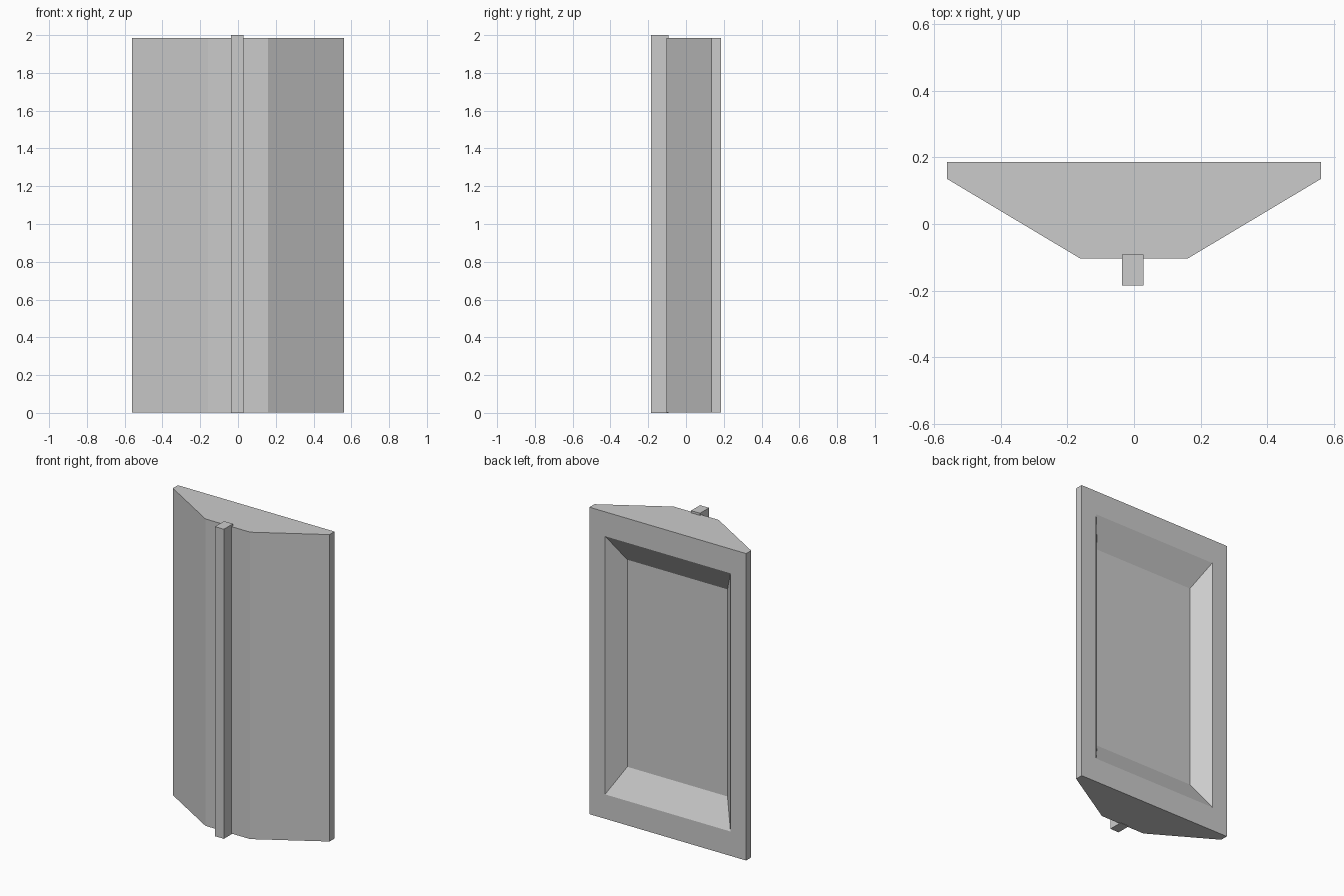
import bpy, bmesh

if "Cube" in bpy.data.objects:
    bpy.data.objects.remove(bpy.data.objects["Cube"])

Z0, Z1 = 0.003, 1.986
BACK = 0.186


def finish(name, bm):
    bmesh.ops.recalc_face_normals(bm, faces=bm.faces)
    mesh = bpy.data.meshes.new(name)
    bm.to_mesh(mesh)
    bm.free()
    obj = bpy.data.objects.new(name, mesh)
    bpy.context.collection.objects.link(obj)
    return obj


# Panel: faceted cross-section (right half mirrored), extruded upward
half = [(0.16, -0.104), (0.56, 0.135), (0.56, BACK)]
profile = half + [(-x, y) for x, y in reversed(half)]
bm = bmesh.new()
base = bm.faces.new([bm.verts.new((x, y, Z0)) for x, y in profile])
up = bmesh.ops.extrude_face_region(bm, geom=[base], use_keep_orig=True)
bmesh.ops.translate(bm, vec=(0, 0, Z1 - Z0),
                    verts=[g for g in up["geom"] if isinstance(g, bmesh.types.BMVert)])

# Recess in the back: frame inset, then tapered floor pushed inward
back = next(f for f in bm.faces if all(abs(v.co.y - BACK) < 1e-4 for v in f.verts))
zc = (Z0 + Z1) / 2


def resize(face, hx, hz, y):
    for v in face.verts:
        v.co = (hx if v.co.x > 0 else -hx, y, zc + (hz if v.co.z > zc else -hz))


for hx, hz, y in [(0.448, 0.834, BACK), (0.358, 0.669, BACK - 0.098)]:
    bmesh.ops.inset_region(bm, faces=[back], thickness=0.05)
    resize(back, hx, hz, y)
finish("door_panel", bm)

# Vertical bar along the front
bm = bmesh.new()
bmesh.ops.create_cube(bm, size=1)
bmesh.ops.scale(bm, vec=(0.064, 0.092, 2.0), verts=bm.verts)
bmesh.ops.translate(bm, vec=(-0.004, -0.138, 1.0), verts=bm.verts)
finish("front_bar", bm)
